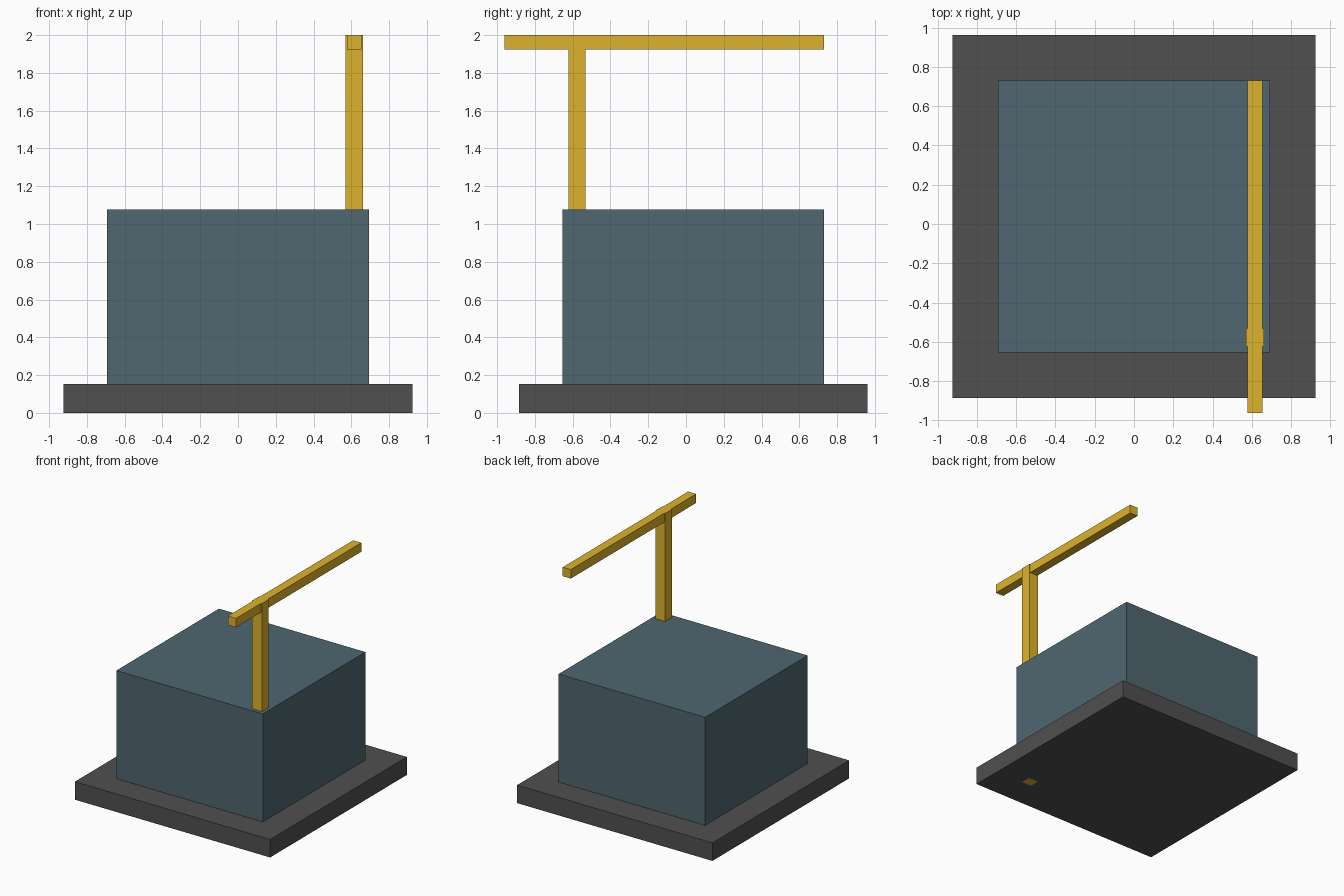
import bpy
import bmesh
from mathutils import Vector

if "Cube" in bpy.data.objects:
    bpy.data.objects.remove(bpy.data.objects["Cube"])

U = 2 / 13  # model is laid out on a grid of half this size
H = U / 2


def material(name, rgb):
    mat = bpy.data.materials.new(name)
    mat.diffuse_color = (*rgb, 1)
    mat.use_nodes = True
    mat.node_tree.nodes["Principled BSDF"].inputs["Base Color"].default_value = mat.diffuse_color
    return mat


def box(name, x, y, z, mat):
    """Box from (min, max) ranges, given in grid units."""
    bm = bmesh.new()
    bmesh.ops.create_cube(bm, size=1)
    size = Vector([(r[1] - r[0]) * H for r in (x, y, z)])
    centre = Vector([(r[0] + r[1]) / 2 * H for r in (x, y, z)])
    bmesh.ops.scale(bm, vec=size, verts=bm.verts)
    mesh = bpy.data.meshes.new(name)
    bm.to_mesh(mesh)
    bm.free()
    mesh.materials.append(mat)
    obj = bpy.data.objects.new(name, mesh)
    obj.location = centre
    bpy.context.collection.objects.link(obj)
    return obj


dark = material("dark_grey", (0.08, 0.08, 0.08))
slate = material("slate_blue", (0.08, 0.135, 0.16))
yellow = material("crane_yellow", (0.72, 0.45, 0.025))

# Ground slab and building block
box("base_slab", (-12, 12), (-11.5, 12.5), (0, 2), dark)
box("building_block", (-9, 9), (-8.5, 9.5), (2, 14), slate)

# Crane: mast runs through the building down to the ground, jib lies flush on top
box("crane_mast", (7.4, 8.6), (-8.1, -6.9), (0, 26), yellow)
box("crane_jib", (7.5, 8.5), (-12.5, 9.5), (25, 26), yellow)
